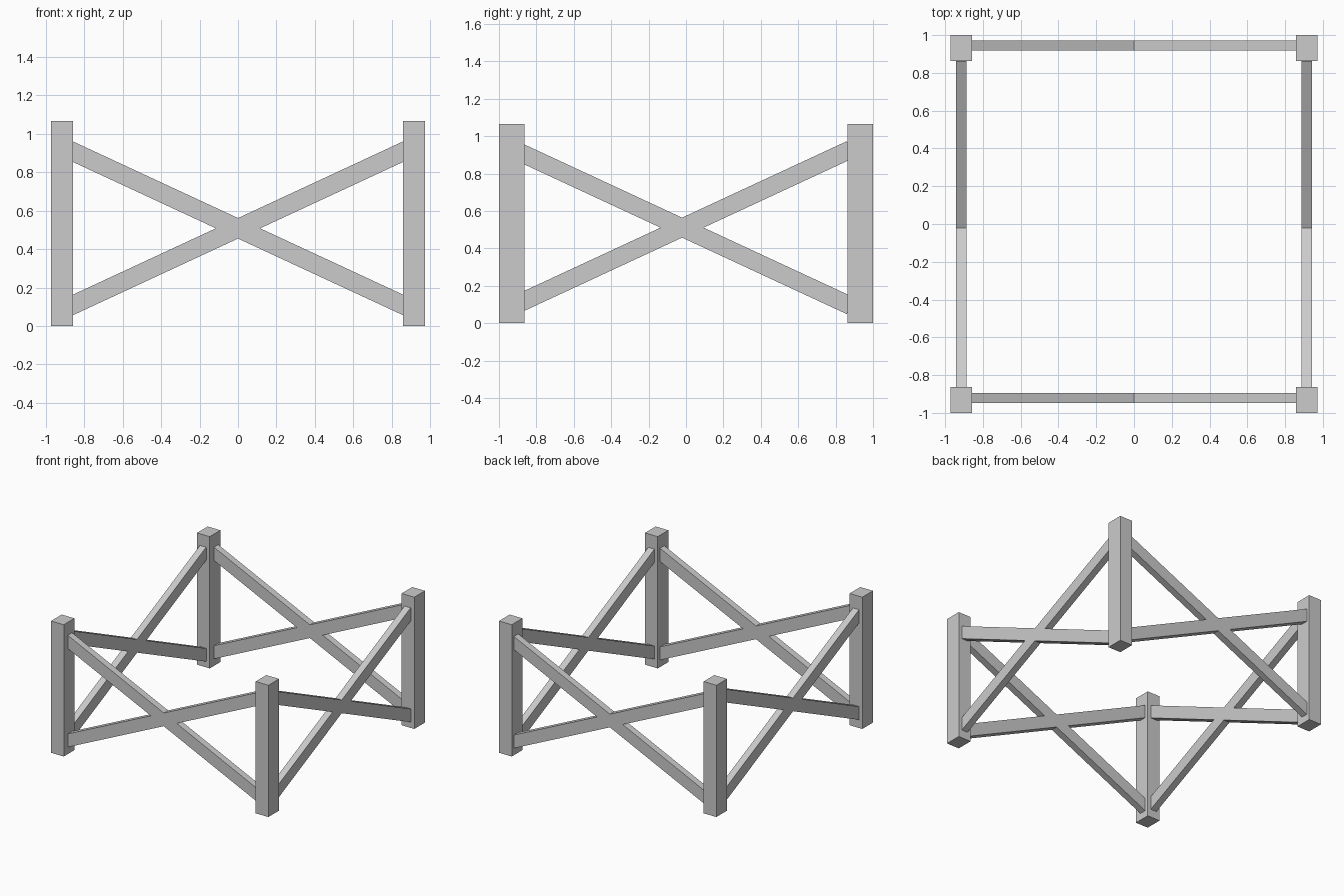
import bpy, bmesh
from math import cos, sin, radians
from mathutils import Vector

if "Cube" in bpy.data.objects:
    bpy.data.objects.remove(bpy.data.objects["Cube"])

POST_X, POST_Y, POST_H = 0.114, 0.136, 1.065
HALF_X, HALF_Y = 0.972, 1.0
ANGLE = radians(24.9)
HALF_LEN, BAR_H, BAR_T = 0.993, 0.097, 0.055


def make_object(name, bm, location):
    bmesh.ops.recalc_face_normals(bm, faces=bm.faces)
    mesh = bpy.data.meshes.new(name)
    bm.to_mesh(mesh)
    bm.free()
    obj = bpy.data.objects.new(name, mesh)
    obj.location = location
    bpy.context.collection.objects.link(obj)
    return obj


def post(name, x, y):
    bm = bmesh.new()
    bmesh.ops.create_cube(bm, size=1)
    bmesh.ops.scale(bm, vec=(POST_X, POST_Y, POST_H), verts=bm.verts)
    make_object(name, bm, (x, y, POST_H / 2))


def cross_brace(name, location, turn=0):
    """Two crossing bars as one X outline, extruded to the bar thickness."""
    h, c, s = BAR_H / 2, cos(ANGLE), sin(ANGLE)
    low = (HALF_LEN * c + h * s, HALF_LEN * s - h * c)
    high = (HALF_LEN * c - h * s, HALF_LEN * s + h * c)
    right, top = h / s, h / c
    outline = [(right, 0), low, high, (0, top),
               (-high[0], high[1]), (-low[0], low[1]), (-right, 0),
               (-low[0], -low[1]), (-high[0], -high[1]), (0, -top),
               (high[0], -high[1]), (low[0], -low[1])]
    bm = bmesh.new()
    face = bm.faces.new([bm.verts.new((x, -BAR_T / 2, z)) for x, z in outline])
    result = bmesh.ops.extrude_face_region(bm, geom=[face], use_keep_orig=True)
    moved = [v for v in result["geom"] if isinstance(v, bmesh.types.BMVert)]
    bmesh.ops.translate(bm, vec=Vector((0, BAR_T, 0)), verts=moved)
    obj = make_object(name, bm, location)
    obj.rotation_euler.z = turn


# Corner posts
px, py = HALF_X - POST_X / 2, HALF_Y - POST_Y / 2
for side, sx in (("left", -1), ("right", 1)):
    for end, sy in (("front", -1), ("back", 1)):
        post(f"{end}_{side}_post", sx * px, sy * py)

# Crossed braces on all four sides
cross_brace("front_brace", (0, -0.921, 0.508))
cross_brace("back_brace", (0, 0.945, 0.508))
cross_brace("left_brace", (-px, -0.021, 0.511), radians(90))
cross_brace("right_brace", (px, -0.021, 0.511), radians(90))
